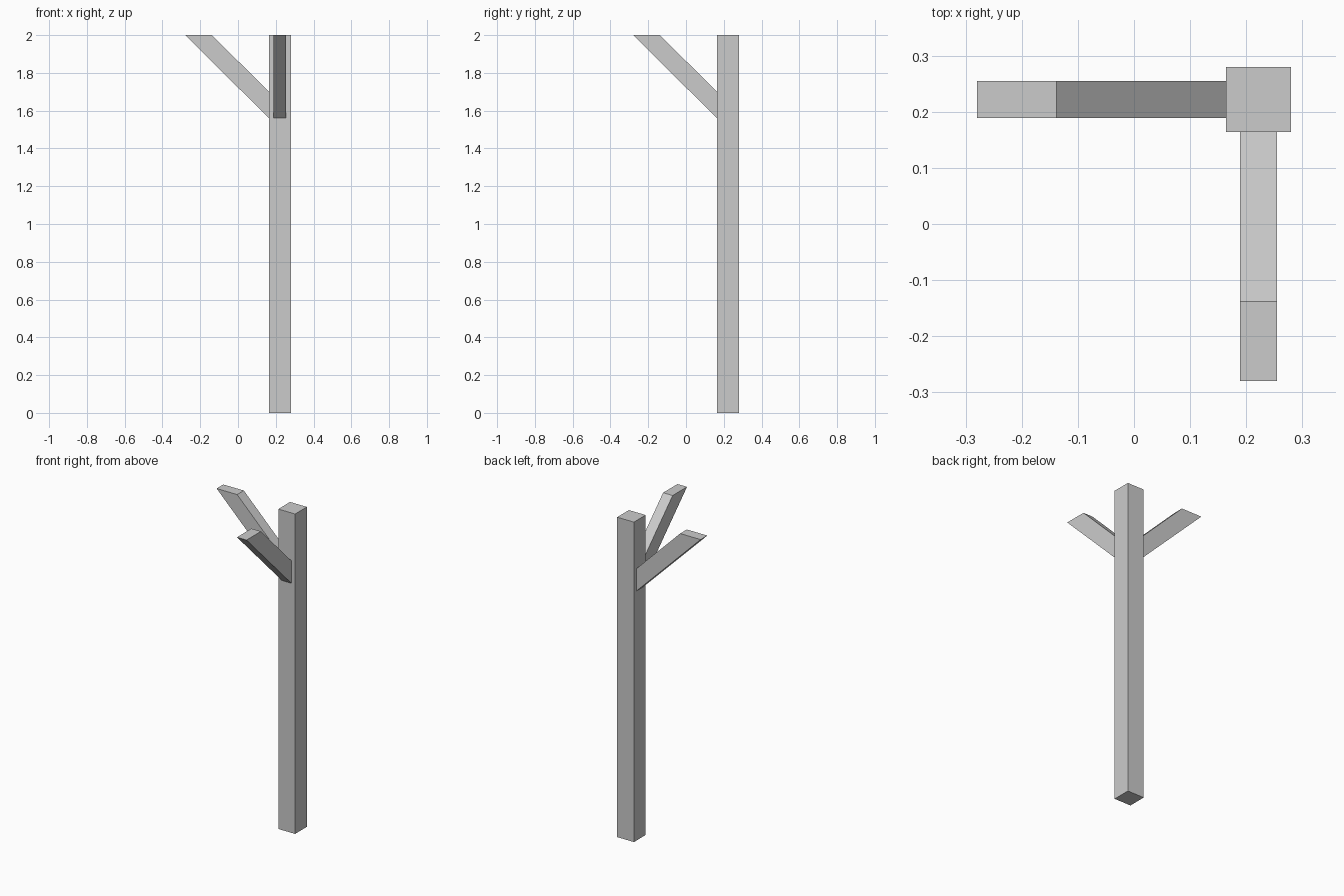
import bpy
import bmesh
from mathutils import Vector

if "Cube" in bpy.data.objects:
    bpy.data.objects.remove(bpy.data.objects["Cube"], do_unlink=True)

# Single plain grey
grey = bpy.data.materials.new("light_grey")
grey.use_nodes = True
colour = (0.6, 0.6, 0.6, 1)
grey.diffuse_color = colour
grey.node_tree.nodes["Principled BSDF"].inputs["Base Color"].default_value = colour

HEIGHT = 2.0
INNER, OUTER = 0.164, 0.28      # post faces, same on x and y
SIDE_A, SIDE_B = 0.189, 0.255   # brace thickness


def extrude_profile(name, points, offset):
    """Close a flat outline and push it along offset to make a solid."""
    bm = bmesh.new()
    face = bm.faces.new([bm.verts.new(p) for p in points])
    result = bmesh.ops.extrude_face_region(bm, geom=[face], use_keep_orig=True)
    moved = [v for v in result["geom"] if isinstance(v, bmesh.types.BMVert)]
    bmesh.ops.translate(bm, verts=moved, vec=Vector(offset))
    bmesh.ops.recalc_face_normals(bm, faces=bm.faces)
    mesh = bpy.data.meshes.new(name)
    bm.to_mesh(mesh)
    bm.free()
    mesh.materials.append(grey)
    obj = bpy.data.objects.new(name, mesh)
    bpy.context.collection.objects.link(obj)
    return obj


# Upright square post
corners = [(INNER, INNER, 0), (OUTER, INNER, 0), (OUTER, OUTER, 0), (INNER, OUTER, 0)]
extrude_profile("corner_post", corners, (0, 0, HEIGHT))

# Diagonal braces: mitred flush to the post and level at the top
brace = [(INNER, 1.56), (INNER, 1.70), (-0.138, HEIGHT), (-OUTER, HEIGHT)]
thickness = SIDE_B - SIDE_A
extrude_profile("side_brace", [(u, SIDE_A, z) for u, z in brace], (0, thickness, 0))
extrude_profile("front_brace", [(SIDE_A, u, z) for u, z in brace], (thickness, 0, 0))
